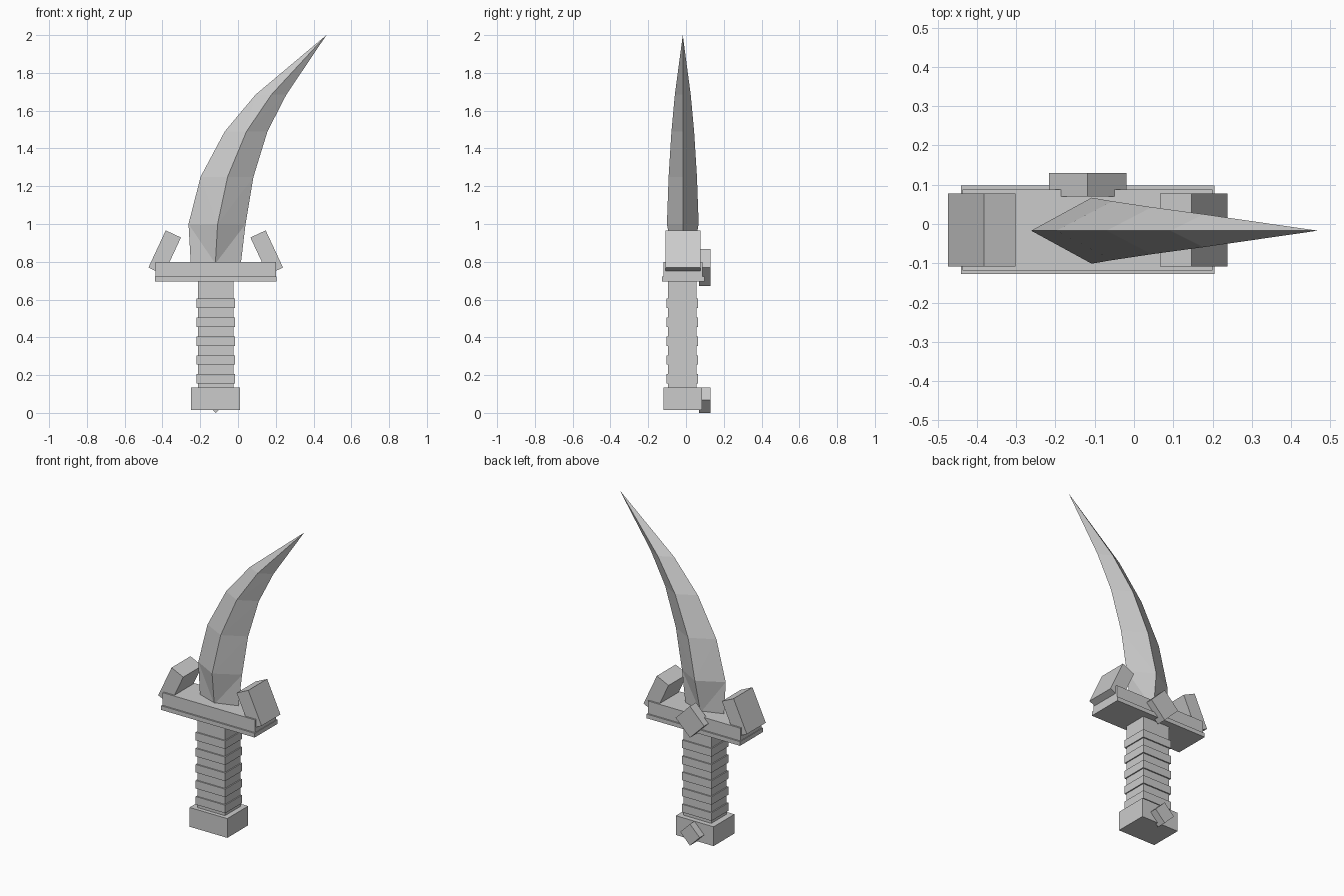
import bpy
import bmesh
from math import radians
from mathutils import Matrix

if "Cube" in bpy.data.objects:
    bpy.data.objects.remove(bpy.data.objects["Cube"], do_unlink=True)

# One plain grey for the whole weapon
grey = bpy.data.materials.new("plain grey")
grey.use_nodes = True
colour = (0.6, 0.6, 0.6, 1)
grey.diffuse_color = colour
grey.node_tree.nodes["Principled BSDF"].inputs["Base Color"].default_value = colour

MID_X = -0.118   # grip axis
MID_Y = -0.017   # blade plane


def finish(name, bm):
    bmesh.ops.recalc_face_normals(bm, faces=bm.faces[:])
    mesh = bpy.data.meshes.new(name)
    bm.to_mesh(mesh)
    bm.free()
    mesh.materials.append(grey)
    obj = bpy.data.objects.new(name, mesh)
    bpy.context.collection.objects.link(obj)
    return obj


def box(name, centre, size, tilt=0):
    """Box turned by tilt degrees about the y axis."""
    bm = bmesh.new()
    matrix = (Matrix.Translation(centre) @ Matrix.Rotation(radians(tilt), 4, "Y")
              @ Matrix.Diagonal((*size, 1)))
    bmesh.ops.create_cube(bm, size=1, matrix=matrix)
    return finish(name, bm)


# Pommel and grip
box("pommel", (MID_X - 0.002, MID_Y, 0.075), (0.26, 0.205, 0.12))
box("grip", (MID_X, MID_Y - 0.003, 0.42), (0.19, 0.15, 0.58))
for i in range(5):
    box(f"grip_band_{i + 1}", (MID_X, MID_Y - 0.003, 0.18 + 0.1 * i), (0.204, 0.166, 0.05))

# Guard with a thin lip at the bottom
box("guard_lip", (MID_X, MID_Y + 0.002, 0.708), (0.645, 0.225, 0.026))
box("guard", (MID_X, MID_Y + 0.002, 0.76), (0.637, 0.206, 0.08))

# Tilted blocks on the guard ends
for name, side in (("right_guard_block", -1), ("left_guard_block", 1)):
    box(name, (MID_X + side * 0.27, MID_Y + 0.002, 0.849), (0.089, 0.186, 0.217), -side * 25)

# Diamond studs on the back
box("guard_stud", (MID_X, 0.1, 0.77), (0.139, 0.06, 0.139), 45)
box("pommel_stud", (MID_X, 0.1, 0.067), (0.095, 0.06, 0.095), 45)

# Curved blade: diamond sections of (z, back edge x, ridge x, cutting edge x, half depth)
sections = [
    (0.79, -0.25, -0.12, 0.015, 0.045),
    (1.00, -0.262, -0.108, 0.04, 0.084),
    (1.25, -0.198, -0.055, 0.082, 0.075),
    (1.49, -0.07, 0.045, 0.156, 0.06),
    (1.685, 0.093, 0.177, 0.256, 0.042),
]
bm = bmesh.new()
rings = []
for z, back, ridge, edge, depth in sections:
    rings.append([bm.verts.new(p) for p in (
        (back, MID_Y, z), (ridge, MID_Y - depth, z),
        (edge, MID_Y, z), (ridge, MID_Y + depth, z))])
bm.faces.new(rings[0])
for low, high in zip(rings, rings[1:]):
    for i in range(4):
        j = (i + 1) % 4
        # Split each side from the upper outer edge to the lower ridge
        if i % 2 == 0:
            bm.faces.new((low[i], low[j], high[i]))
            bm.faces.new((low[j], high[j], high[i]))
        else:
            bm.faces.new((low[i], low[j], high[j]))
            bm.faces.new((low[i], high[j], high[i]))
tip = bm.verts.new((0.468, MID_Y, 2.0))
for i in range(4):
    bm.faces.new((rings[-1][i], rings[-1][(i + 1) % 4], tip))
finish("blade", bm)
